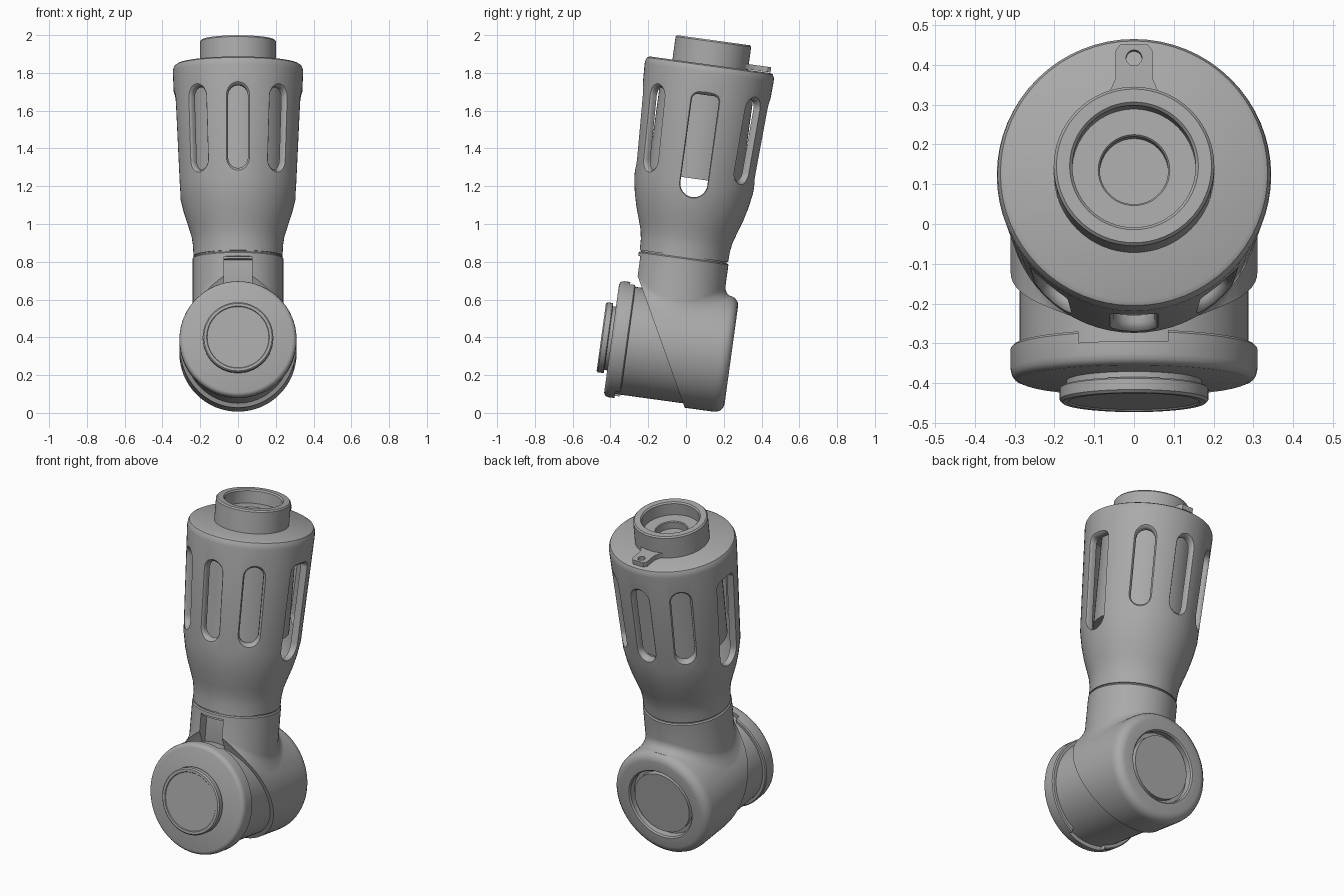
import bpy, bmesh
from math import sin, cos, pi, radians, sqrt
from mathutils import Matrix

cube = bpy.data.objects.get("Cube")
if cube:
    bpy.data.objects.remove(cube, do_unlink=True)

GREY = (0.4, 0.4, 0.4, 1.0)
mat = bpy.data.materials.new("mid_grey")
mat.use_nodes = True
mat.diffuse_color = GREY
mat.node_tree.nodes["Principled BSDF"].inputs["Base Color"].default_value = GREY

SEG = 64
# The whole assembly leans backwards about its elbow
LEAN = Matrix.Translation((0, -0.077, 0.35)) @ Matrix.Rotation(radians(-7.83), 4, 'X')
parts = []


def finish(bm, name, part=True):
    bmesh.ops.remove_doubles(bm, verts=bm.verts, dist=1e-5)
    bmesh.ops.recalc_face_normals(bm, faces=bm.faces)
    mesh = bpy.data.meshes.new(name)
    bm.to_mesh(mesh)
    bm.free()
    obj = bpy.data.objects.new(name, mesh)
    bpy.context.scene.collection.objects.link(obj)
    if part:
        mesh.materials.append(mat)
        parts.append(obj)
    else:
        obj.hide_render = True
    return obj


def add_loft(bm, rings, cap=True):
    """Skin a list of equally long point rings."""
    loops = [[bm.verts.new(p) for p in ring] for ring in rings]
    n = len(loops[0])
    for a, b in zip(loops, loops[1:]):
        for i in range(n):
            j = (i + 1) % n
            bm.faces.new((a[i], a[j], b[j], b[i]))
    if cap:
        bm.faces.new(loops[0])
        bm.faces.new(loops[-1])


def lathe(name, profile, axis='Z', part=True):
    """Revolve (radius, height) points that start and end on the axis."""
    bm = bmesh.new()
    rings = []
    for r, h in profile:
        ring = []
        for i in range(SEG):
            a = 2 * pi * i / SEG
            c, s = r * cos(a), r * sin(a)
            ring.append((c, s, h) if axis == 'Z' else (c, h, s))
        rings.append(ring)
    add_loft(bm, rings, cap=False)
    bmesh.ops.remove_doubles(bm, verts=bm.verts, dist=1e-5)
    return finish(bm, name, part)


def prism(name, outline, offset, part=True):
    """Extrude an outline between minus and plus half of the offset."""
    bm = bmesh.new()
    lower = [tuple(p[k] - offset[k] / 2 for k in range(3)) for p in outline]
    upper = [tuple(p[k] + offset[k] / 2 for k in range(3)) for p in outline]
    add_loft(bm, [lower, upper])
    return finish(bm, name, part)


def box(name, lo, hi):
    z = (lo[2] + hi[2]) / 2
    outline = [(lo[0], lo[1], z), (hi[0], lo[1], z), (hi[0], hi[1], z), (lo[0], hi[1], z)]
    return prism(name, outline, (0, 0, hi[2] - lo[2]), part=False)


def boolean(obj, tool, operation='DIFFERENCE'):
    mod = obj.modifiers.new("cut", 'BOOLEAN')
    mod.operation, mod.object, mod.solver = operation, tool, 'EXACT'
    bpy.context.view_layer.objects.active = obj
    bpy.ops.object.modifier_apply(modifier=mod.name)
    bpy.data.objects.remove(tool, do_unlink=True)


# Upper housing: turned shell with a hollow around an inner core
housing = lathe("upper_housing", [
    (0, .484), (.236, .484), (.238, .54), (.246, .59), (.262, .64), (.285, .71),
    (.303, .78), (.317, .86), (.345, 1.465), (.343, 1.485), (.336, 1.5),
    (.324, 1.507), (0, 1.507)])
cavity = lathe("cavity_cutter", [
    (0, .6), (.2, .6), (.265, .74), (.275, .82), (.305, 1.44),
    (.25, 1.44), (.25, .898), (0, .898)], part=False)
boolean(housing, cavity)


def slot_ring(w, z0, z1, top_r, grow, inset, angle):
    """Rounded slot outline at a depth below the tapered wall."""
    w, z0, z1 = w + grow, z0 - grow, z1 + grow
    top_r = min(top_r + grow, w)
    corners = [(w - top_r, z1 - top_r, top_r, 0), (top_r - w, z1 - top_r, top_r, 1),
               (0, z0 + w, w, 2), (0, z0 + w, w, 3)]
    ring = []
    for cx, cz, r, quarter in corners:
        for k in range(9):
            a = (quarter + (k + 0.02) / 8.04) * pi / 2
            x, z = cx + r * cos(a), cz + r * sin(a)
            rad = .258 if inset is None else .317 + .0459 * (z - .86) - inset
            ring.append((x * cos(angle) + rad * sin(angle),
                         x * sin(angle) - rad * cos(angle), z))
    return ring


# Window slots with softened rims; the two side slots are larger
FLARE = [(0, None), (0, .022), (.004, .01), (.012, .003), (.06, -.04)]
bm = bmesh.new()
for deg in (0, 40, 90, 140, 180, 220, 270, 320):
    size = (.072, .8, 1.345, .03) if deg in (90, 270) else (.052, .915, 1.355, .052)
    add_loft(bm, [slot_ring(*size, grow, inset, radians(deg)) for grow, inset in FLARE])
boolean(housing, finish(bm, "slot_cutter", part=False))

# Open collar on the lid
lathe("top_collar", [
    (0, 1.49), (.202, 1.49), (.202, 1.63), (.195, 1.638), (.162, 1.638), (.155, 1.63),
    (.155, 1.56), (.09, 1.56), (.086, 1.555), (.086, 1.515), (0, 1.515)])

# Eyelet tab behind the collar
half = [(.08, .18), (.06, .205), (.047, .235), (.047, .305), (.035, .322)]
outline = [(x, y, 1.524) for x, y in half] + [(-x, y, 1.524) for x, y in reversed(half)]
tab = prism("eyelet_tab", outline, (0, 0, .028))
hole = [(.02 * cos(k * pi / 12), .288 + .02 * sin(k * pi / 12), 1.524) for k in range(24)]
boolean(tab, prism("eyelet_cutter", hole, (0, 0, .1), part=False))

# Seam ring between housing and neck
lathe("seam_ring", [(0, .44), (.229, .44), (.229, .52), (0, .52)])

# Elbow: rear barrel with a recessed plug
R = .31
elbow = lathe("elbow_housing", [
    (0, .305), (.178, .305), (.178, .275), (.2, .275), (.2, .312), (.207, .32),
    (.262, .32), (.283, .315), (.3, .3), (.308, .282), (R, .262), (R, -.3), (0, -.3)], 'Y')

# Neck blending into the barrel with a fillet
NECK, FILLET = .24, .05
bm = bmesh.new()
rings = [[], []] + [[] for k in range(7)] + [[]]
for i in range(SEG):
    a = 2 * pi * (i + .5) / SEG
    column = [(NECK - .006, .477), (NECK, .471)]
    for k in range(7):
        t = k / 6 * pi / 2
        r = NECK + FILLET * (1 - cos(t))
        saddle = sqrt(R * R - (r * sin(a)) ** 2)
        column.append((r, saddle + FILLET * (1 - sin(t)) - .004))
    column.append((.2, 0))
    for ring, (r, z) in zip(rings, column):
        ring.append((r * sin(a), r * cos(a), z))
add_loft(bm, rings)
boolean(elbow, finish(bm, "neck", part=False), 'UNION')

# Slanted front cut and the neck notch
slant = [(0, -1, .9), (0, -.516, .9), (0, .16, -.4), (0, -1, -.4)]
boolean(elbow, prism("slant_cutter", slant, (2, 0, 0), part=False))
boolean(elbow, box("notch_cutter", (-.073, -.4, .2), (.073, -.17, .452)))

# Front barrel turning inside the elbow
lathe("front_barrel", [(0, -.28), (.288, -.28), (.288, .2), (0, .2)], 'Y')

# Front cap with shallow notches in its rear rim
cap = lathe("front_cap", [
    (0, -.232), (.304, -.232), (R, -.238), (R, -.293), (.307, -.306), (.3, -.315),
    (.288, -.32), (0, -.32)], 'Y')
boolean(cap, box("rim_cutter_top", (-.14, -.262, .2), (.085, -.2, .4)))
boolean(cap, box("rim_cutter_bottom", (-.085, -.262, -.4), (.14, -.2, -.2)))

# Round front button
lathe("front_button", [
    (0, -.371), (.163, -.371), (.166, -.375), (.18, -.375), (.187, -.368),
    (.187, -.34), (.183, -.336), (.17, -.336), (.17, -.3), (0, -.3)], 'Y')

# Lean every part and smooth its curved faces
for obj in parts:
    obj.data.transform(LEAN)
    bpy.ops.object.select_all(action='DESELECT')
    obj.select_set(True)
    bpy.context.view_layer.objects.active = obj
    bpy.ops.object.shade_smooth_by_angle(angle=radians(32))
